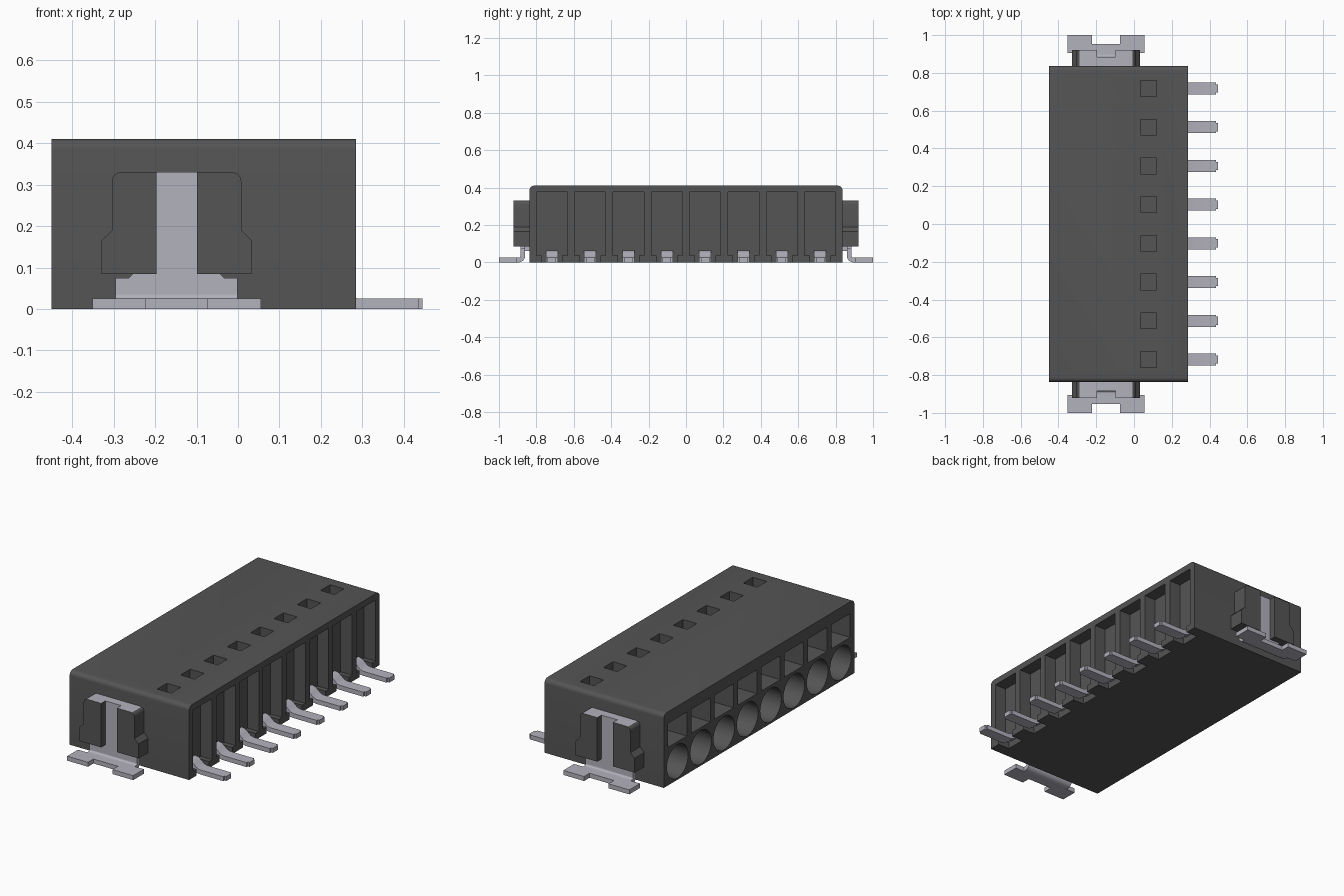
import bpy, bmesh, math
from mathutils import Vector

if "Cube" in bpy.data.objects:
    bpy.data.objects.remove(bpy.data.objects["Cube"], do_unlink=True)


def material(name, rgb):
    m = bpy.data.materials.new(name)
    m.use_nodes = True
    m.diffuse_color = (*rgb, 1)
    m.node_tree.nodes["Principled BSDF"].inputs["Base Color"].default_value = (*rgb, 1)
    return m


PLASTIC = material("dark grey plastic", (0.09, 0.09, 0.09))
METAL = material("pale tin", (0.45, 0.445, 0.51))


def add_prism(bm, pts, axis, lo, hi):
    """Extrude a 2D outline along an axis; the outline uses the other two axes in order."""
    def place(p, t):
        c = list(p)
        c.insert("xyz".index(axis), t)
        return Vector(c)
    a = [bm.verts.new(place(p, lo)) for p in pts]
    b = [bm.verts.new(place(p, hi)) for p in pts]
    faces = [bm.faces.new(a), bm.faces.new(b)]
    for i in range(len(pts)):
        j = (i + 1) % len(pts)
        faces.append(bm.faces.new((a[i], a[j], b[j], b[i])))
    bmesh.ops.recalc_face_normals(bm, faces=faces)


def finish(bm, name, *mats, smooth=True):
    mesh = bpy.data.meshes.new(name)
    bm.to_mesh(mesh)
    bm.free()
    ob = bpy.data.objects.new(name, mesh)
    bpy.context.collection.objects.link(ob)
    for m in mats:
        mesh.materials.append(m)
    if smooth:
        shade(ob)
    return ob


def shade(ob):
    bpy.ops.object.select_all(action='DESELECT')
    ob.select_set(True)
    bpy.context.view_layer.objects.active = ob
    bpy.ops.object.shade_smooth_by_angle(angle=math.radians(30))


def rect(u0, u1, v0, v1):
    return [(u0, v0), (u1, v0), (u1, v1), (u0, v1)]


def arc(cu, cv, r, a0, a1, n=6):
    return [(cu + r * math.cos(math.radians(a0 + (a1 - a0) * i / n)),
             cv + r * math.sin(math.radians(a0 + (a1 - a0) * i / n))) for i in range(n + 1)]


POLES = [(i - 3.5) * 0.205 for i in range(8)]

# Housing block with rounded top end edges
bm = bmesh.new()
outline = [(-0.837, 0), (0.837, 0)] + arc(0.812, 0.385, 0.025, 0, 90) + arc(-0.812, 0.385, 0.025, 90, 180)
add_prism(bm, outline, "x", -0.45, 0.285)
housing = finish(bm, "housing", PLASTIC, smooth=False)

# Cutter: wire ports, release openings, test holes and pin recesses
bm = bmesh.new()
for y in POLES:
    add_prism(bm, arc(y, 0.103, 0.093, 0, 348.75, 31), "x", -0.5, -0.12)
    add_prism(bm, rect(y - 0.083, y + 0.083, 0.212, 0.345), "x", -0.5, -0.15)
    add_prism(bm, rect(0.035, 0.12, y - 0.042, y + 0.042), "z", 0.355, 0.45)
    recess = [(y - 0.055, -0.05), (y + 0.055, -0.05), (y + 0.055, 0.036), (y + 0.083, 0.036),
              (y + 0.083, 0.375), (y - 0.083, 0.375), (y - 0.083, 0.036), (y - 0.055, 0.036)]
    add_prism(bm, recess, "x", 0.215, 0.33)
cutter = finish(bm, "housing_cutter", PLASTIC, smooth=False)
cutter.hide_render = True
mod = housing.modifiers.new("openings", 'BOOLEAN')
mod.operation = 'DIFFERENCE'
mod.solver = 'EXACT'
mod.object = cutter
bpy.context.view_layer.objects.active = housing
bpy.ops.object.modifier_apply(modifier=mod.name)
bpy.data.objects.remove(cutter, do_unlink=True)
shade(housing)

# Solder pins: flat foot bending up into the recess
for n, y in enumerate(POLES):
    bm = bmesh.new()
    profile = [(0.445, 0), (0.445, 0.025), (0.29, 0.025), (0.272, 0.03), (0.255, 0.045),
               (0.238, 0.058), (0.22, 0.062), (0.19, 0.062), (0.19, 0.036), (0.217, 0.036),
               (0.232, 0.03), (0.247, 0.014), (0.265, 0.003), (0.285, 0)]
    add_prism(bm, profile, "y", y - 0.032, y + 0.032)
    tips = [e for e in bm.edges if all(v.co.x > 0.44 for v in e.verts)
            and abs(e.verts[0].co.z - e.verts[1].co.z) > 0.01]
    bmesh.ops.bevel(bm, geom=tips, offset=0.01, segments=2, affect='EDGES')
    finish(bm, f"solder_pin_{n + 1}", METAL)

CX = -0.148
for side, label in ((-1, "front"), (1, "back")):
    def span(a, b):
        return min(side * a, side * b), max(side * a, side * b)

    # Pair of stepped lugs holding the clip, capped in metal
    for m, hand in ((-1, "right"), (1, "left")):
        bm = bmesh.new()
        half = [(0.049, 0.085), (0.181, 0.085), (0.181, 0.165), (0.156, 0.19)]
        half += arc(0.134, 0.308, 0.022, 0, 90) + [(0.049, 0.33)]
        add_prism(bm, [(CX + m * u, v) for u, v in half], "y", *span(0.83, 0.922))
        for f in bm.faces:
            f.material_index = int(f.normal.z > 0.99 and f.calc_center_median().z > 0.32)
        finish(bm, f"{label}_{hand}_lug", PLASTIC, METAL)

    # Clip stem between the lugs
    bm = bmesh.new()
    add_prism(bm, rect(CX - 0.049, CX + 0.049, 0.06, 0.33), "y", *span(0.83, 0.885))
    finish(bm, f"{label}_clip_stem", METAL)

    # Shouldered leg plate
    bm = bmesh.new()
    leg = [(-0.147, 0.035), (0.147, 0.035), (0.147, 0.075), (0.115, 0.075), (0.105, 0.085),
           (-0.105, 0.085), (-0.115, 0.075), (-0.147, 0.075)]
    add_prism(bm, [(CX + u, v) for u, v in leg], "y", *span(0.86, 0.885))
    finish(bm, f"{label}_clip_leg", METAL)

    # Rounded bend from leg to foot
    bm = bmesh.new()
    bend = arc(0.895, 0.035, 0.035, 180, 270) + [(0.91, 0), (0.91, 0.025)] + arc(0.895, 0.035, 0.01, 270, 180)
    add_prism(bm, [(side * u, v) for u, v in bend], "x", CX - 0.147, CX + 0.147)
    finish(bm, f"{label}_clip_bend", METAL)

    # Notched solder foot
    bm = bmesh.new()
    foot = [(-0.203, 0.906), (0.203, 0.906), (0.203, 1.0), (0.075, 1.0),
            (0.075, 0.952), (-0.075, 0.952), (-0.075, 1.0), (-0.203, 1.0)]
    add_prism(bm, [(CX + u, side * v) for u, v in foot], "z", 0, 0.025)
    finish(bm, f"{label}_clip_foot", METAL)
